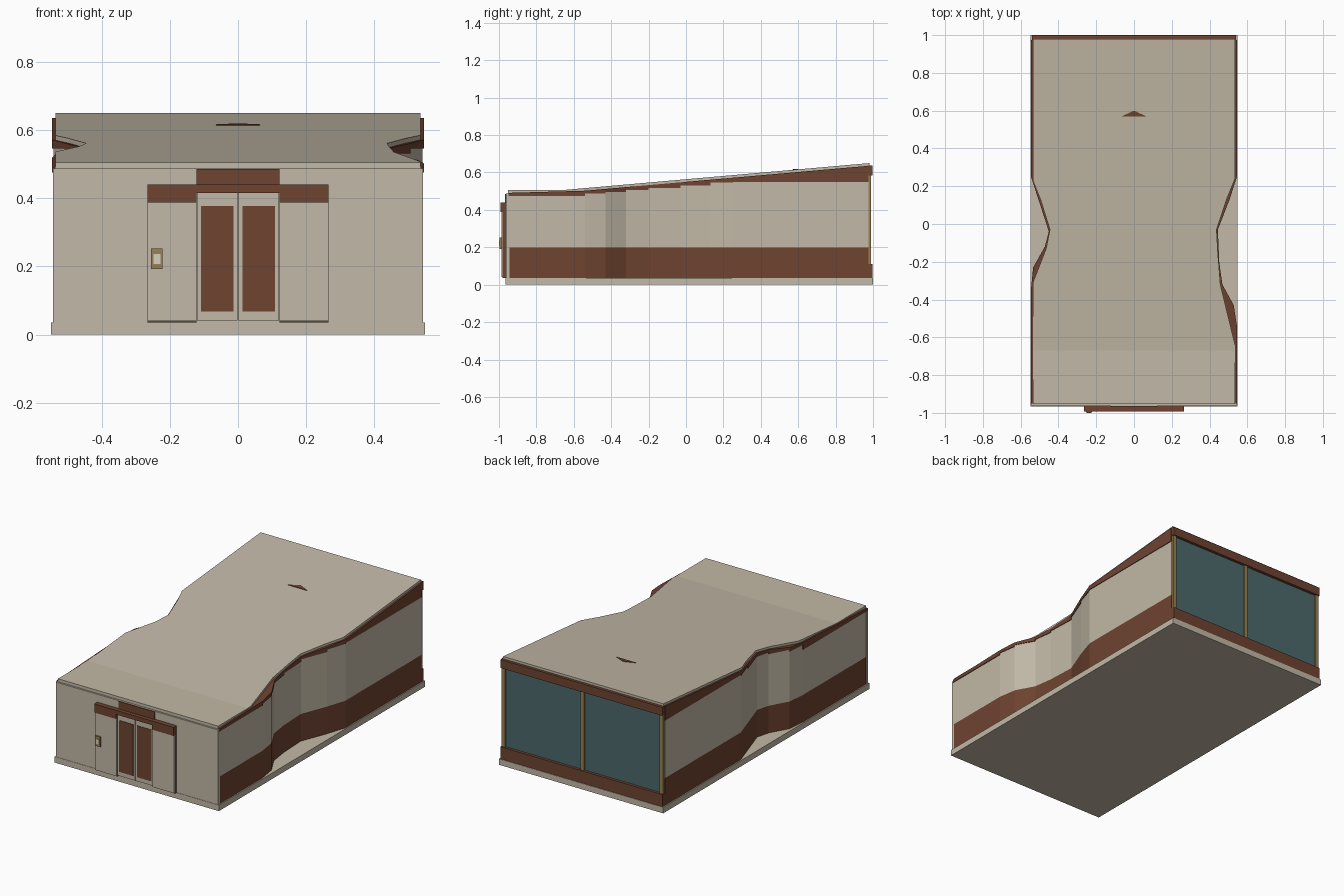
import bpy, bmesh

if "Cube" in bpy.data.objects:
    bpy.data.objects.remove(bpy.data.objects["Cube"], do_unlink=True)


def material(name, rgb):
    m = bpy.data.materials.new(name)
    m.use_nodes = True
    m.diffuse_color = (*rgb, 1)
    m.node_tree.nodes["Principled BSDF"].inputs["Base Color"].default_value = (*rgb, 1)
    return m


BEIGE = material("warm_beige", (0.54, 0.485, 0.385))
BROWN = material("rust_brown", (0.156, 0.056, 0.03))
TEAL = material("teal_glass", (0.072, 0.14, 0.146))
TAN = material("bronze_tan", (0.32, 0.22, 0.09))
PALE = material("pale_cream", (0.68, 0.63, 0.52))


def loft(name, rings, mat):
    """Solid skin through closed rings with equal point counts."""
    bm = bmesh.new()
    vs = [[bm.verts.new(p) for p in ring] for ring in rings]
    n = len(vs[0])
    for a, b in zip(vs, vs[1:]):
        for i in range(n):
            j = (i + 1) % n
            bm.faces.new((a[i], a[j], b[j], b[i]))
    bm.faces.new(vs[0])
    bm.faces.new(vs[-1])
    bmesh.ops.recalc_face_normals(bm, faces=bm.faces)
    me = bpy.data.meshes.new(name)
    bm.to_mesh(me)
    bm.free()
    me.materials.append(mat)
    ob = bpy.data.objects.new(name, me)
    bpy.context.collection.objects.link(ob)
    return ob


def box(name, x0, x1, y0, y1, z0, z1, mat):
    ring = lambda y: [(x0, y, z0), (x1, y, z0), (x1, y, z1), (x0, y, z1)]
    return loft(name, [ring(y0), ring(y1)], mat)


def roof_top(y):
    return 0.505 + max(0, y + 0.67) * 0.145 / 1.65


def roof_under(y):
    return roof_top(y) - 0.014


def interp(path, y):
    for (ya, xa), (yb, xb) in zip(path, path[1:]):
        if ya <= y <= yb:
            return xa + (xb - xa) * (y - ya) / (yb - ya)


# Ground slab
box("base_slab", -0.548, 0.548, -0.965, 1.0, 0, 0.036, BEIGE)

# Pinched roof with a sloping rear part
roof_left = [(-0.95, 0.535), (-0.64, 0.535), (-0.32, 0.457), (-0.14, 0.443),
             (-0.03, 0.437), (0.13, 0.49), (0.24, 0.535), (0.98, 0.535)]
roof_right = [(-0.95, 0.535), (-0.31, 0.535), (-0.13, 0.465), (-0.03, 0.445),
              (0.13, 0.495), (0.23, 0.535), (0.98, 0.535)]
stations = sorted({y for y, x in roof_left + roof_right} | {-0.67})
rings = []
for y in stations:
    l, r = interp(roof_left, y), -interp(roof_right, y)
    rings.append([(r, y, roof_under(y)), (l, y, roof_under(y)),
                  (l, y, roof_top(y)), (r, y, roof_top(y))])
loft("roof", rings, BEIGE)

# Wavy side walls: brown skirt, beige panels stepping up, brown fascia
wall_left = [(-0.95, 0.541), (-0.54, 0.541), (-0.43, 0.524), (-0.32, 0.464),
             (-0.2, 0.447), (-0.03, 0.44), (0.13, 0.502), (0.25, 0.541), (0.975, 0.541)]
wall_right = [(-0.95, 0.541), (-0.34, 0.541), (-0.23, 0.53), (-0.12, 0.468),
              (-0.04, 0.447), (0.13, 0.502), (0.25, 0.541), (0.975, 0.541)]


def wall_ring(side, y, x, z0, z1, depth):
    return [(side * (x - depth), y, z0), (side * x, y, z0),
            (side * x, y, z1), (side * (x - depth), y, z1)]


for label, side, path in (("left", 1, wall_left), ("right", -1, wall_right)):
    loft(label + "_wall_skirt",
         [wall_ring(side, y, x, 0.036, 0.2, 0.03) for y, x in path], BROWN)
    segments = list(zip(path, path[1:]))
    for i, ((ya, xa), (yb, xb)) in enumerate(segments):
        top = roof_under(ya) - 0.016
        if i == len(segments) - 1:
            top = 0.55
        loft(f"{label}_wall_panel_{i + 1}",
             [wall_ring(side, ya, xa, 0.2, top, 0.03),
              wall_ring(side, yb, xb, 0.2, top, 0.03)], BEIGE)
        loft(f"{label}_wall_fascia_{i + 1}",
             [wall_ring(side, y, x + 0.004, top, roof_under(y), 0.045)
              for y, x in ((ya, xa), (yb, xb))], BROWN)

# Front wall and the edge band above it
box("front_wall", -0.542, 0.542, -0.963, -0.945, 0.036, 0.487, BEIGE)
box("front_roof_band", -0.535, 0.535, -0.953, -0.94, 0.487, 0.505, BEIGE)

# Entrance surround
for label, s in (("left", 1), ("right", -1)):
    xs = sorted((s * 0.121, s * 0.265))
    box(label + "_portal_core", *xs, -0.98, -0.96, 0.036, 0.388, BROWN)
    box(label + "_portal_panel", *xs, -0.987, -0.98, 0.04, 0.388, BEIGE)
    box(label + "_portal_header", *xs, -0.992, -0.96, 0.388, 0.44, BROWN)
box("middle_portal_header", -0.121, 0.121, -0.992, -0.96, 0.415, 0.44, BROWN)
box("upper_sign_panel", -0.121, 0.121, -0.968, -0.945, 0.44, 0.486, BROWN)

# Double doors with dark insets
for label, s in (("left", 1), ("right", -1)):
    xs = sorted((s * 0.002, s * 0.12))
    box(label + "_door", *xs, -0.978, -0.96, 0.042, 0.415, BEIGE)
    xs = sorted((s * 0.013, s * 0.108))
    box(label + "_door_inset", *xs, -0.981, -0.978, 0.068, 0.378, BROWN)

# Entry keypad
box("keypad_frame", -0.255, -0.222, -0.997, -0.987, 0.192, 0.252, TAN)
box("keypad_face", -0.248, -0.228, -1.0, -0.997, 0.207, 0.236, PALE)

# Rear glazing with rails and posts
box("rear_sill", -0.541, 0.541, 0.97, 0.997, 0.036, 0.11, BROWN)
box("rear_fascia", -0.541, 0.541, 0.97, 0.997, 0.585, 0.636, BROWN)
box("rear_glass", -0.53, 0.53, 0.97, 0.98, 0.11, 0.585, TEAL)
for label, x in (("left", 0.527), ("middle", 0), ("right", -0.527)):
    box(label + "_rear_post", x - 0.011, x + 0.011, 0.972, 0.99, 0.11, 0.585, TAN)

# Small triangular roof marker
triangle = [(-0.065, 0.57), (0.065, 0.57), (0, 0.6)]
loft("roof_marker", [[(x, y, roof_top(y) + h) for x, y in triangle]
                     for h in (-0.002, 0.003)], BROWN)
